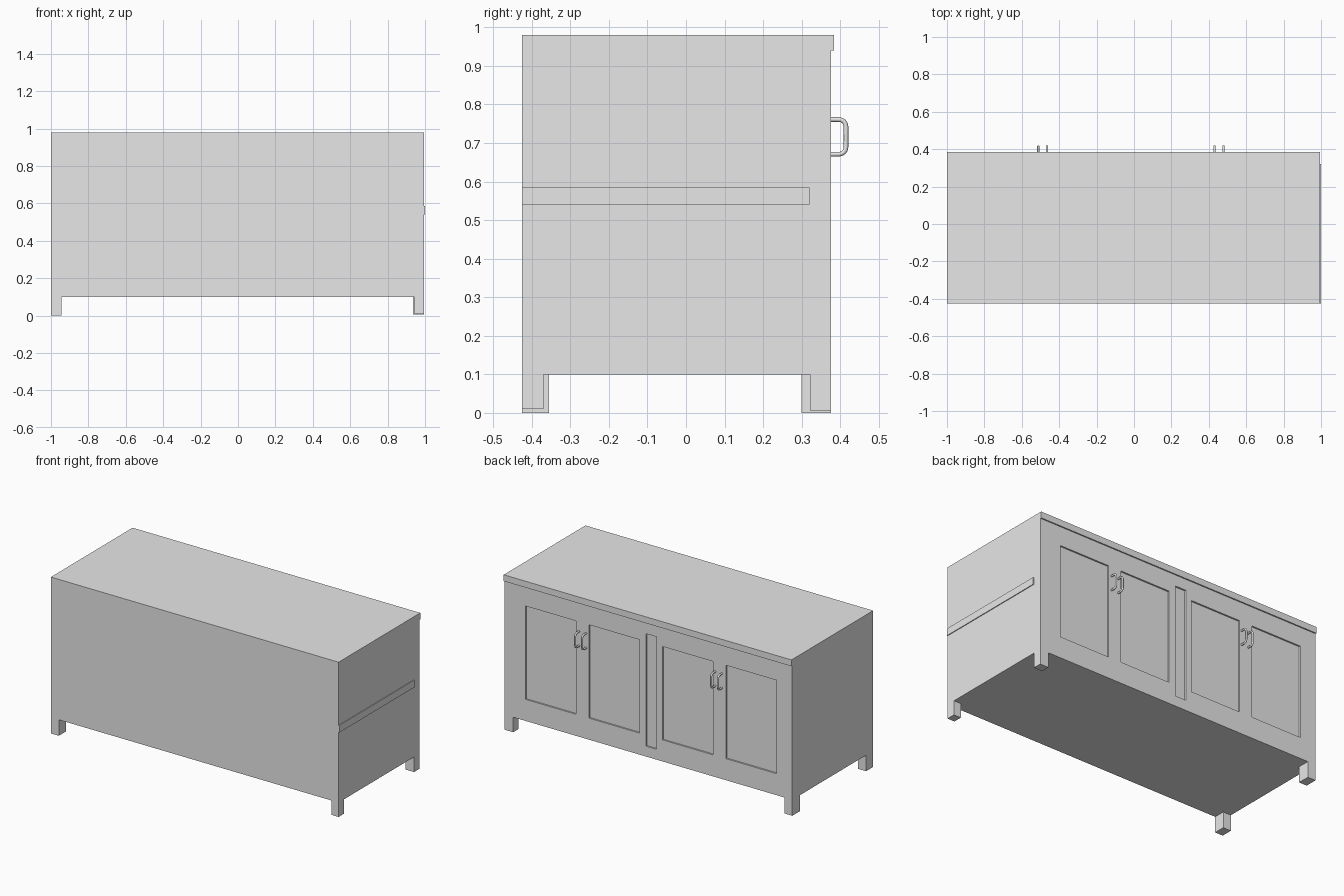
import bpy
import bmesh
from math import cos, sin, pi, radians

old = bpy.data.objects.get("Cube")
if old:
    bpy.data.objects.remove(old, do_unlink=True)

grey = bpy.data.materials.new("plain_grey")
grey.use_nodes = True
grey.diffuse_color = (0.8, 0.8, 0.8, 1)
grey.node_tree.nodes["Principled BSDF"].inputs["Base Color"].default_value = (0.8, 0.8, 0.8, 1)


def box(name, x, y, z):
    """Box spanning the given (low, high) ranges."""
    bm = bmesh.new()
    bmesh.ops.create_cube(bm, size=1)
    for v in bm.verts:
        v.co = [r[0] if c < 0 else r[1] for c, r in zip(v.co, (x, y, z))]
    mesh = bpy.data.meshes.new(name)
    bm.to_mesh(mesh)
    bm.free()
    mesh.materials.append(grey)
    obj = bpy.data.objects.new(name, mesh)
    bpy.context.collection.objects.link(obj)
    return obj


def select(obj):
    bpy.ops.object.select_all(action='DESELECT')
    obj.select_set(True)
    bpy.context.view_layer.objects.active = obj


LEFT, RIGHT = 0.995, -1.0
FRONT, DOORS = -0.425, 0.376
BASE, LIP = 0.1, 0.94

# Cabinet body and overhanging worktop
body = box("cabinet_body", (RIGHT, LEFT), (FRONT, DOORS), (BASE, LIP))
box("worktop", (RIGHT, LEFT), (FRONT, 0.384), (LIP, 0.98))

# Sunken door panels and the narrow centre panel
panel_z, strip_z = (0.235, 0.82), (0.165, 0.87)
recesses = [
    ((0.50, 0.85), panel_z),
    ((0.06, 0.41), panel_z),
    ((-0.06, 0.015), strip_z),
    ((-0.45, -0.10), panel_z),
    ((-0.89, -0.54), panel_z),
]
for x, z in recesses:
    cutter = box("panel_cutter", x, (DOORS - 0.01, DOORS + 0.05), z)
    cutter.hide_render = True
    mod = body.modifiers.new("recess", 'BOOLEAN')
    mod.operation = 'DIFFERENCE'
    mod.solver = 'EXACT'
    mod.object = cutter
    select(body)
    bpy.ops.object.modifier_apply(modifier=mod.name)
    bpy.data.objects.remove(cutter, do_unlink=True)

# Feet, slightly uneven in size and length
box("front_right_foot", (RIGHT, -0.945), (FRONT, -0.355), (0, BASE))
box("front_left_foot", (0.945, LEFT), (FRONT, -0.37), (0.01, BASE))
box("back_right_foot", (RIGHT, -0.945), (0.30, DOORS), (0, BASE))
box("back_left_foot", (0.935, LEFT), (0.322, DOORS), (0.006, BASE))

# Thin rail along the left side
box("side_rail", (LEFT - 0.002, 1.0), (FRONT, 0.32), (0.54, 0.585))


# Bent tube handles
def handle(name, x):
    reach, low, high, bend = 0.415, 0.671, 0.761, 0.018
    path = [(DOORS - 0.004, low)]
    for cz, start in ((low + bend, -pi / 2), (high - bend, 0)):
        for i in range(5):
            a = start + i * pi / 8
            path.append((reach - bend + bend * cos(a), cz + bend * sin(a)))
    path.append((DOORS - 0.004, high))
    curve = bpy.data.curves.new(name, 'CURVE')
    curve.dimensions = '3D'
    curve.bevel_depth = 0.006
    curve.bevel_resolution = 2
    curve.use_fill_caps = True
    spline = curve.splines.new('POLY')
    spline.points.add(len(path) - 1)
    for p, (y, z) in zip(spline.points, path):
        p.co = (x, y, z, 1)
    curve.materials.append(grey)
    obj = bpy.data.objects.new(name, curve)
    bpy.context.collection.objects.link(obj)
    select(obj)
    bpy.ops.object.convert(target='MESH')
    bpy.ops.object.shade_smooth_by_angle(angle=radians(50))


for i, x in enumerate((0.478, 0.43, -0.465, -0.512)):
    handle(f"door_handle_{i + 1}", x)
